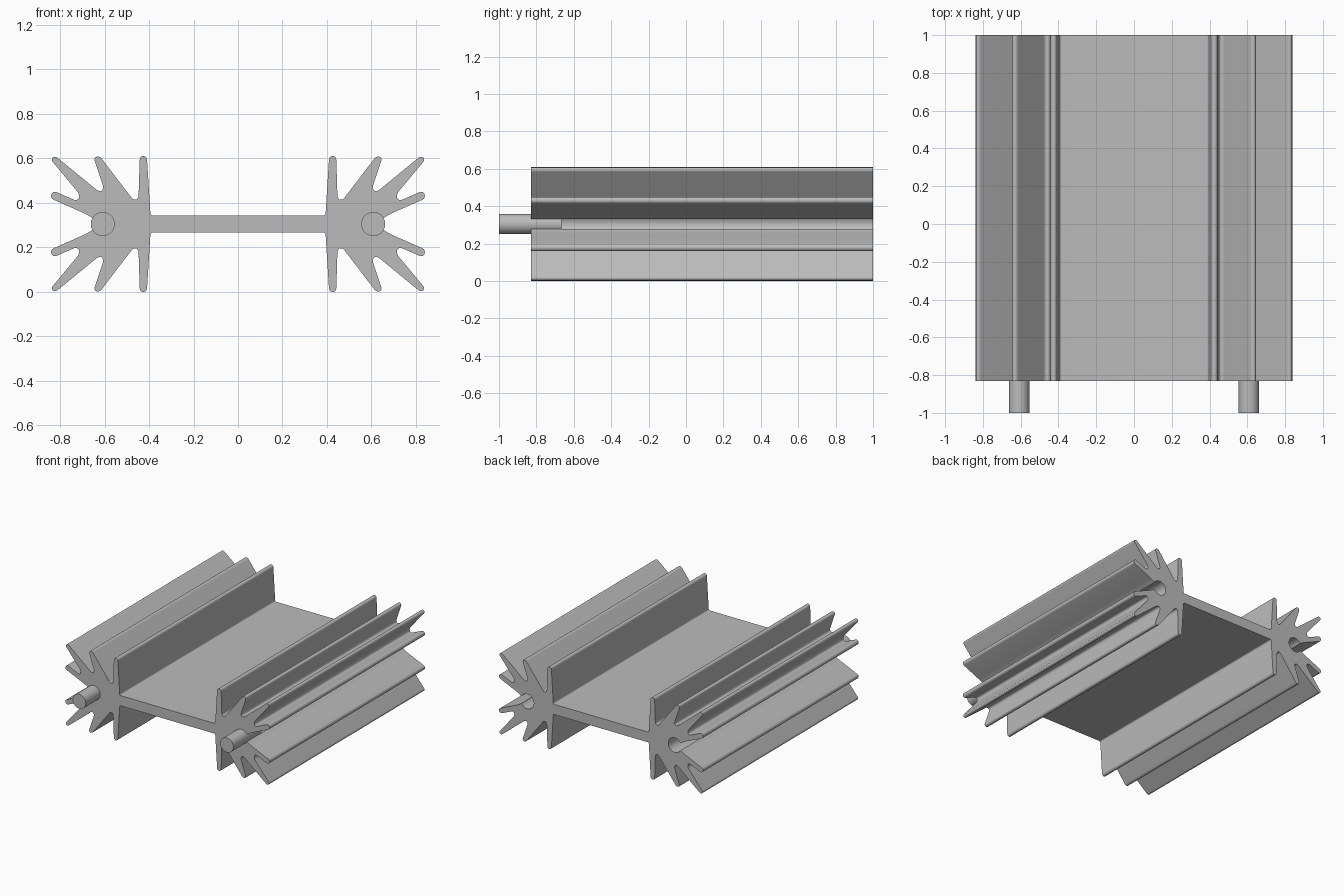
import bpy, bmesh, math
from mathutils import Vector

cube = bpy.data.objects.get("Cube")
if cube:
    bpy.data.objects.remove(cube, do_unlink=True)

MID_Z = 0.305                 # height of the symmetry plane
Y_FRONT, Y_BACK = -0.83, 1.0  # ends of the extrusion
HOLE_X, HOLE_R = 0.608, 0.054

metal = bpy.data.materials.new("grey aluminium")
GREY = (0.5, 0.5, 0.5, 1)
metal.diffuse_color = GREY
metal.use_nodes = True
metal.node_tree.nodes["Principled BSDF"].inputs["Base Color"].default_value = GREY

# Fin tips and valleys of one quarter, each given by where its rounding starts and ends
ROUNDS = [
    ((0.384, 0.038), (0.394, 0.050)),   # web fillet
    ((0.409, 0.289), (0.442, 0.289)),   # inner fin tip
    ((0.447, 0.130), (0.480, 0.120)),   # valley
    ((0.613, 0.294), (0.644, 0.282)),   # second fin tip
    ((0.608, 0.175), (0.636, 0.154)),   # valley
    ((0.812, 0.298), (0.833, 0.279)),   # corner fin tip
    ((0.724, 0.148), (0.740, 0.110)),   # valley
    ((0.816, 0.143), (0.829, 0.109)),   # outer fin tip
    ((0.695, 0.050), (0.655, 0.027)),   # slot lip
]


def rounded(pairs, start, end, steps=10):
    """Join the pairs by straight lines, with a smooth curve inside each pair."""
    pts = []
    for i, (a, b) in enumerate(pairs):
        a, b = Vector(a), Vector(b)
        before = Vector(pairs[i - 1][1] if i else start)
        after = Vector(pairs[i + 1][0] if i + 1 < len(pairs) else end)
        # Near-parallel sides need a full half-round, the others a softer bend
        d_in, d_out = (a - before).normalized(), (after - b).normalized()
        k = (0.667 if d_in.dot(d_out) < -0.3 else 0.4) * (b - a).length
        c, d = a + d_in * k, b - d_out * k
        for s in range(steps + 1):
            t = s / steps
            u = 1 - t
            pts.append(a * u**3 + c * 3 * u * u * t + d * 3 * u * t * t + b * t**3)
    return pts


def finish(obj):
    obj.data.materials.append(metal)
    bpy.ops.object.select_all(action='DESELECT')
    obj.select_set(True)
    bpy.context.view_layer.objects.active = obj
    bpy.ops.object.shade_smooth_by_angle(angle=math.radians(30))


# Section outline: a quarter, the open round channel, then mirrored twice
quarter = rounded(ROUNDS, (0.0, 0.038), (0.64, 0.018))
for i in range(1, 15):
    ang = math.radians(30 + 150 * i / 14)
    quarter.append(Vector((HOLE_X + HOLE_R * math.cos(ang), HOLE_R * math.sin(ang))))
quarter[-1].y = 0.0
half = quarter + [Vector((p.x, -p.y)) for p in reversed(quarter[:-1])]
outline = half + [Vector((-p.x, p.y)) for p in reversed(half)]

# Finned body
bm = bmesh.new()
section = bm.faces.new([bm.verts.new((p.x, Y_FRONT, MID_Z + p.y)) for p in outline])
ext = bmesh.ops.extrude_face_region(bm, geom=[section], use_keep_orig=True)
moved = [g for g in ext["geom"] if isinstance(g, bmesh.types.BMVert)]
bmesh.ops.translate(bm, verts=moved, vec=(0, Y_BACK - Y_FRONT, 0))
bmesh.ops.recalc_face_normals(bm, faces=bm.faces)
mesh = bpy.data.meshes.new("finned_body")
bm.to_mesh(mesh)
bm.free()
body = bpy.data.objects.new("finned_body", mesh)
bpy.context.collection.objects.link(body)
finish(body)

# Mounting pins pressed into the channels at the front
PIN_FRONT, PIN_BACK = -1.0, -0.665
for side, name in ((1, "left_pin"), (-1, "right_pin")):
    bpy.ops.mesh.primitive_cylinder_add(
        vertices=40, radius=HOLE_R, depth=PIN_BACK - PIN_FRONT,
        location=(side * HOLE_X, (PIN_FRONT + PIN_BACK) / 2, MID_Z),
        rotation=(math.pi / 2, 0, 0))
    pin = bpy.context.object
    pin.name = name
    finish(pin)
